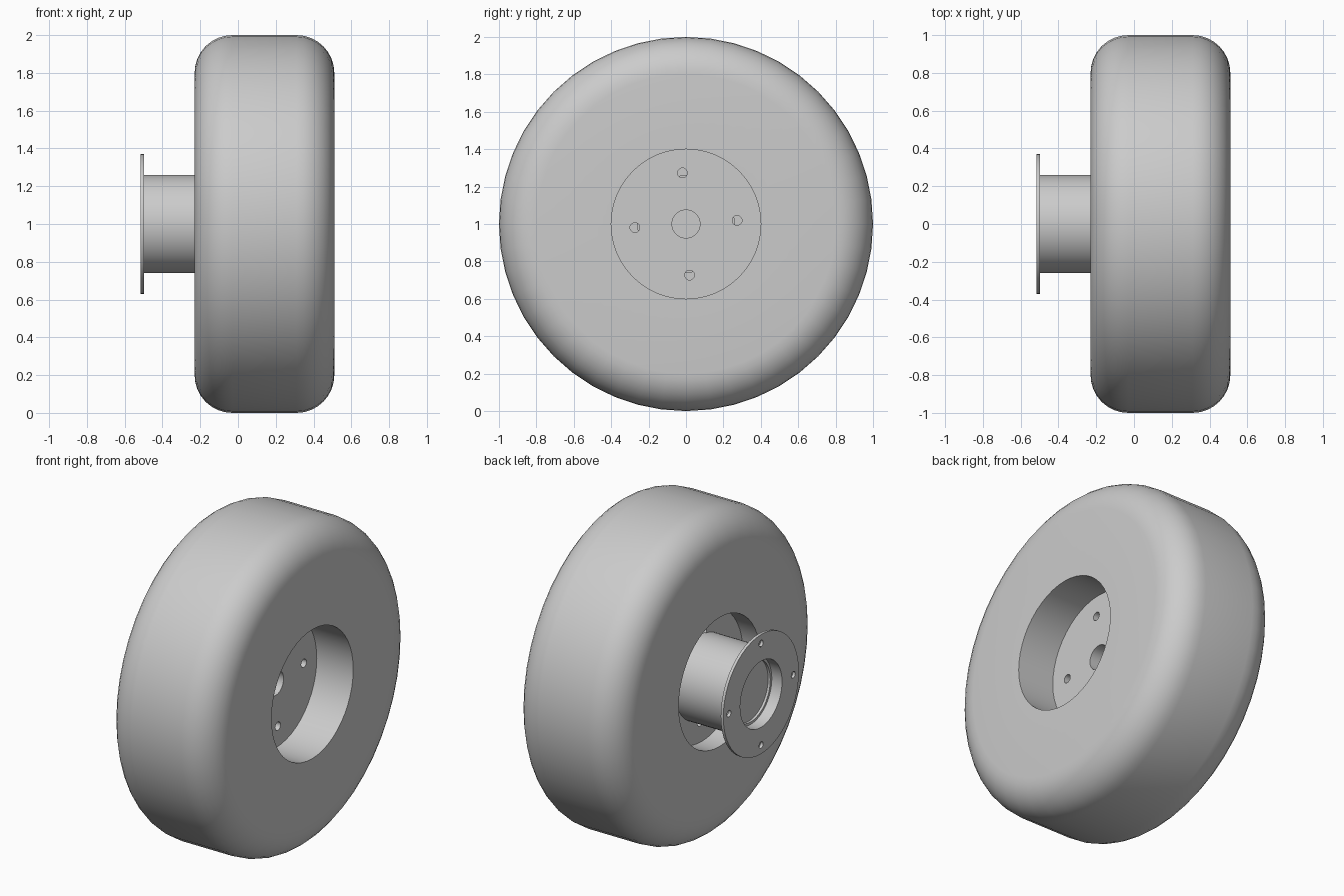
import bpy
import bmesh
from math import sin, cos, pi, radians

if "Cube" in bpy.data.objects:
    bpy.data.objects.remove(bpy.data.objects["Cube"])

grey = bpy.data.materials.new("plain grey")
grey.use_nodes = True
grey.diffuse_color = (0.6, 0.6, 0.6, 1)
grey.node_tree.nodes["Principled BSDF"].inputs["Base Color"].default_value = grey.diffuse_color

SEGMENTS = 48
AXLE_Z = 1.0


def lathe(name, profile):
    """Turn a closed (x, radius) outline around the axle."""
    bm = bmesh.new()
    rings = []
    for i in range(SEGMENTS):
        a = 2 * pi * i / SEGMENTS
        rings.append([bm.verts.new((x, r * cos(a), AXLE_Z + r * sin(a))) for x, r in profile])
    count = len(profile)
    for i in range(SEGMENTS):
        here, there = rings[i], rings[(i + 1) % SEGMENTS]
        for j in range(count):
            k = (j + 1) % count
            bm.faces.new((here[j], here[k], there[k], there[j]))
    bmesh.ops.recalc_face_normals(bm, faces=bm.faces)
    mesh = bpy.data.meshes.new(name)
    bm.to_mesh(mesh)
    bm.free()
    mesh.materials.append(grey)
    obj = bpy.data.objects.new(name, mesh)
    bpy.context.collection.objects.link(obj)
    return obj


def cylinder(name, radius, x0, x1, y=0.0, z=0.0, sides=SEGMENTS):
    bpy.ops.mesh.primitive_cylinder_add(
        vertices=sides, radius=radius, depth=x1 - x0,
        location=((x0 + x1) / 2, y, AXLE_Z + z), rotation=(0, pi / 2, 0))
    obj = bpy.context.object
    obj.name = name
    obj.data.materials.append(grey)
    return obj


def select_only(obj):
    bpy.ops.object.select_all(action="DESELECT")
    obj.select_set(True)
    bpy.context.view_layer.objects.active = obj


def drill_bolt_circle(obj, circle, radius, x0, x1, turn=0.0):
    """Drill four evenly spaced holes parallel to the axle."""
    for i in range(4):
        a = turn + i * pi / 2
        cutter = cylinder("hole_cutter", radius, x0, x1, circle * cos(a), circle * sin(a), 20)
        cutter.hide_render = True
        mod = obj.modifiers.new("hole", "BOOLEAN")
        mod.operation = "DIFFERENCE"
        mod.solver = "EXACT"
        mod.object = cutter
        select_only(obj)
        bpy.ops.object.modifier_apply(modifier=mod.name)
        bpy.data.objects.remove(cutter)


def smooth(obj):
    select_only(obj)
    bpy.ops.object.shade_smooth_by_angle(angle=radians(30))


# Wheel: rounded tyre with a recess on each side of a thick web
LEFT, RIGHT, ROUND = 0.51, -0.23, 0.2
WEB_LEFT, WEB_RIGHT = 0.26, -0.11
RECESS, SHAFT = 0.4, 0.075
outline = [(WEB_LEFT, SHAFT), (WEB_LEFT, RECESS), (LEFT, RECESS)]
for centre_x, start in ((LEFT - ROUND, 0), (RIGHT + ROUND, pi / 2)):
    for i in range(9):
        a = start + i * pi / 16
        outline.append((centre_x + ROUND * cos(a), 1 - ROUND + ROUND * sin(a)))
outline += [(RIGHT, RECESS), (WEB_RIGHT, RECESS), (WEB_RIGHT, SHAFT)]
wheel = lathe("wheel", outline)
drill_bolt_circle(wheel, 0.274, 0.026, WEB_RIGHT - 0.1, WEB_LEFT + 0.1, radians(4))
smooth(wheel)

# Hub: hollow tube with a thin bolted flange and a stepped bore
hub = lathe("hub_flange", [
    (-0.515, 0.205), (-0.515, 0.37), (-0.497, 0.37), (-0.497, 0.26),
    (WEB_RIGHT + 0.01, 0.26), (WEB_RIGHT + 0.01, 0.19),
    (-0.445, 0.19), (-0.445, 0.205)])
drill_bolt_circle(hub, 0.315, 0.02, -0.6, -0.4)
smooth(hub)

# Closed floor inside the bore
floor = cylinder("hub_floor", 0.195, -0.43, -0.41)
smooth(floor)
